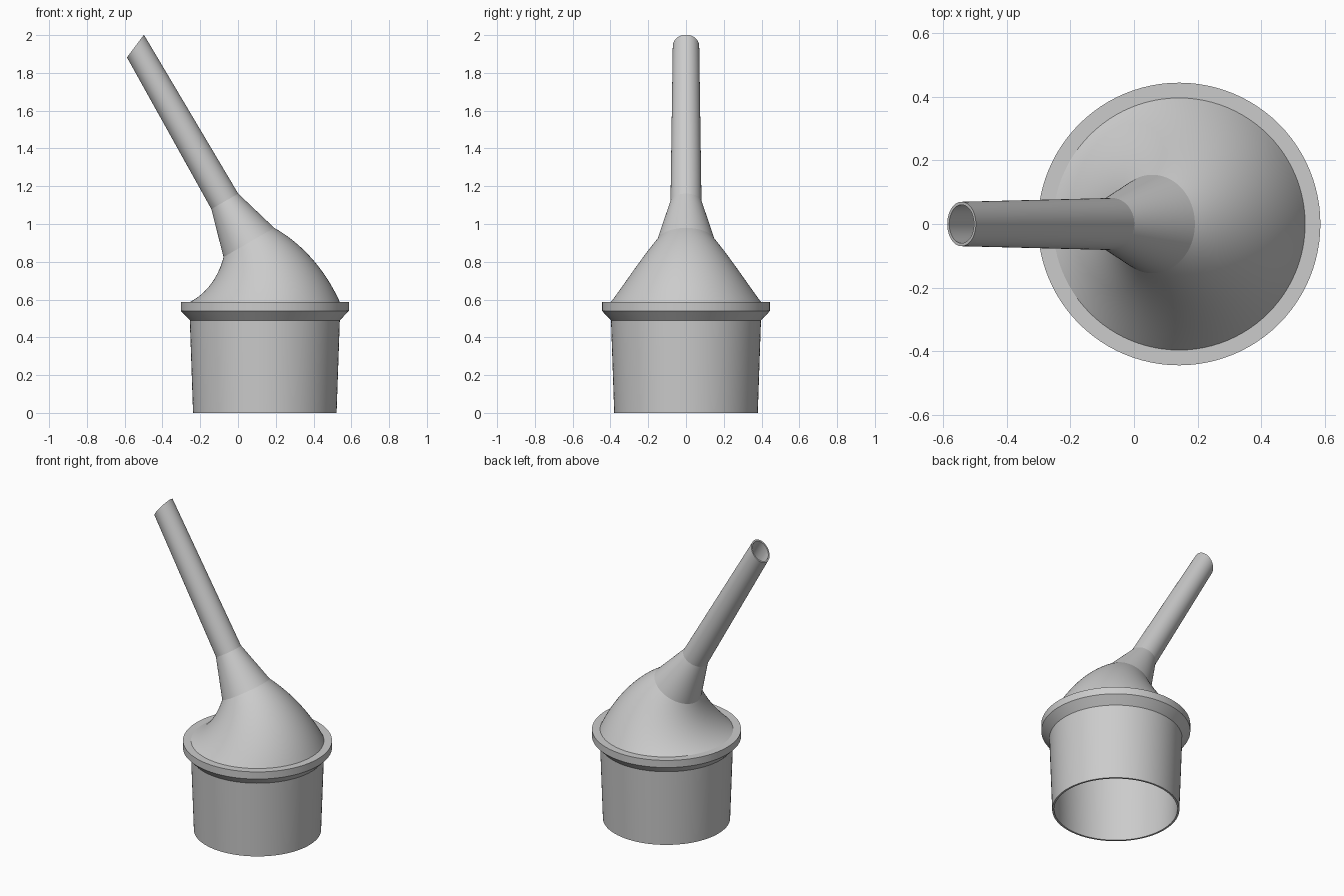
import bpy
import bmesh
from math import sin, cos, pi, radians

SEGMENTS = 96
AXIS_X = 0.142      # centre line of the cup
BEND_R = 0.63       # bend radius of the dome sweep
WALL = 0.012
TILT = radians(30)

if "Cube" in bpy.data.objects:
    bpy.data.objects.remove(bpy.data.objects["Cube"], do_unlink=True)

grey = bpy.data.materials.new("grey plastic")
grey.use_nodes = True
grey.diffuse_color = (0.6, 0.6, 0.6, 1)
grey.node_tree.nodes["Principled BSDF"].inputs["Base Color"].default_value = (0.6, 0.6, 0.6, 1)


def ring(x, z, radius, tilt=0.0, stretch=1.0):
    """Ring centred at (x, 0, z), leaning towards -x by tilt."""
    pts = []
    for i in range(SEGMENTS):
        a = 2 * pi * i / SEGMENTS
        u = radius * stretch * cos(a)
        pts.append((x + u * cos(tilt), radius * sin(a), z + u * sin(tilt)))
    return pts


def dome_rings(inset, steps=20):
    """Swept dome: rings shrink evenly while turning round the bend."""
    rings = []
    for i in range(steps + 1):
        t = i / steps
        a = TILT * t
        x = AXIS_X - BEND_R + BEND_R * cos(a)
        z = 0.587 + BEND_R * sin(a)
        rings.append(ring(x, z, 0.397 - 0.242 * t - inset, a))
    return rings


def spout_rings(inset):
    """Neck end and slanted tip of the spout."""
    return [ring(-0.07, 1.12, 0.082 - inset, TILT),
            ring(-0.543, 1.942, 0.07 - inset * 0.8, radians(53), 1.07)]


# Outer skin: cup, collar, dome, neck and spout
outer = [ring(AXIS_X, z, r) for z, r in
         ((0, 0.38), (0.49, 0.397), (0.54, 0.445), (0.587, 0.445))]
outer += dome_rings(0) + spout_rings(0)

# Inner skin follows at wall thickness
inner = [ring(AXIS_X, 0, 0.38 - WALL)] + dome_rings(WALL) + spout_rings(WALL)

# Skin the closed loop of rings into one hollow shell
loops = outer + inner[::-1]
bm = bmesh.new()
verts = [[bm.verts.new(p) for p in loop] for loop in loops]
for k, low in enumerate(verts):
    high = verts[(k + 1) % len(verts)]
    for i in range(SEGMENTS):
        j = (i + 1) % SEGMENTS
        bm.faces.new((low[i], low[j], high[j], high[i]))
bmesh.ops.recalc_face_normals(bm, faces=bm.faces)
mesh = bpy.data.meshes.new("hollow_nozzle")
bm.to_mesh(mesh)
bm.free()
mesh.materials.append(grey)

nozzle = bpy.data.objects.new("hollow_nozzle", mesh)
bpy.context.collection.objects.link(nozzle)
bpy.ops.object.select_all(action='DESELECT')
nozzle.select_set(True)
bpy.context.view_layer.objects.active = nozzle
bpy.ops.object.shade_smooth_by_angle(angle=radians(11))
